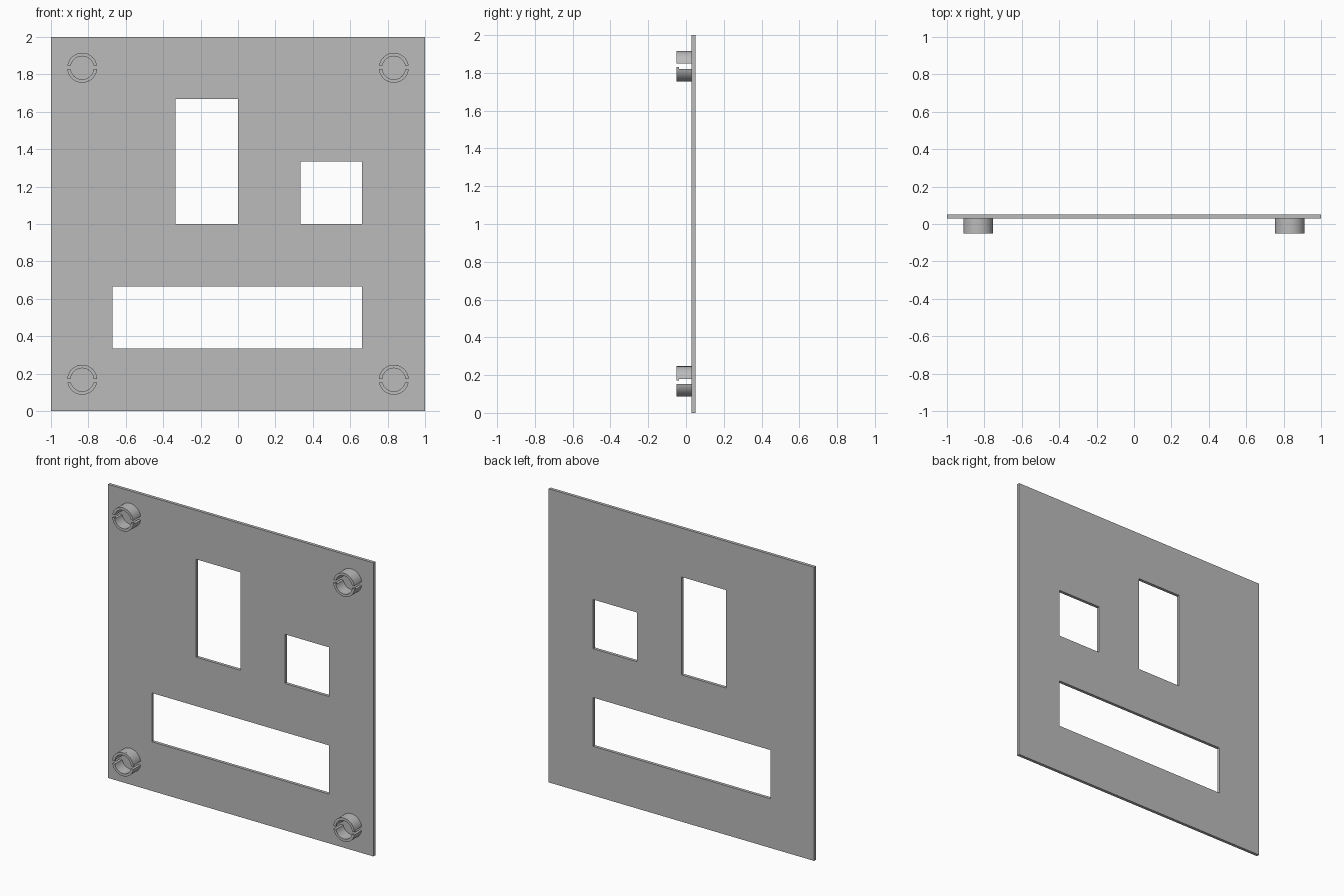
import bpy, bmesh, math

cube = bpy.data.objects.get("Cube")
if cube:
    bpy.data.objects.remove(cube, do_unlink=True)

grey = bpy.data.materials.new("plain_grey")
grey.use_nodes = True
colour = (0.5, 0.5, 0.5, 1)
grey.diffuse_color = colour
grey.node_tree.nodes["Principled BSDF"].inputs["Base Color"].default_value = colour


def extrude_outlines(name, outlines, y_front, y_back, smooth=False):
    """Fill closed x-z outlines (inner ones become holes) and give them depth."""
    curve = bpy.data.curves.new(name, "CURVE")
    curve.dimensions = "2D"
    curve.fill_mode = "BOTH"
    curve.extrude = (y_back - y_front) / 2
    for points in outlines:
        spline = curve.splines.new("POLY")
        spline.points.add(len(points) - 1)
        for p, (x, z) in zip(spline.points, points):
            p.co = (x, z, 0, 1)
        spline.use_cyclic_u = True
    temp = bpy.data.objects.new(name + "_outline", curve)
    bpy.context.collection.objects.link(temp)
    bpy.context.view_layer.update()
    mesh = bpy.data.meshes.new_from_object(
        temp.evaluated_get(bpy.context.evaluated_depsgraph_get()))
    bpy.data.objects.remove(temp, do_unlink=True)
    bpy.data.curves.remove(curve)

    # Stand the shape upright and weld the caps to the sides
    bm = bmesh.new()
    bm.from_mesh(mesh)
    for v in bm.verts:
        x, z, depth = v.co
        v.co = (x, (y_front + y_back) / 2 - depth, z)
    bmesh.ops.remove_doubles(bm, verts=bm.verts, dist=0.0001)
    bmesh.ops.recalc_face_normals(bm, faces=bm.faces)
    for f in bm.faces:
        f.smooth = False
    bm.to_mesh(mesh)
    bm.free()

    mesh.materials.clear()
    mesh.materials.append(grey)
    obj = bpy.data.objects.new(name, mesh)
    bpy.context.collection.objects.link(obj)
    if smooth:
        bpy.ops.object.select_all(action="DESELECT")
        obj.select_set(True)
        bpy.context.view_layer.objects.active = obj
        bpy.ops.object.shade_smooth_by_angle(angle=math.radians(30))
    return obj


def rect(x0, x1, z0, z1):
    return [(x0, z0), (x1, z0), (x1, z1), (x0, z1)]


def half_ring(cx, cz, side, gap, outer=0.08, inner=0.062, steps=24):
    """Half ring above (side 1) or below (side -1) a straight slot."""
    points = []
    for radius, backwards in ((outer, False), (inner, True)):
        start = math.asin(gap / radius)
        arc = [start + (math.pi - 2 * start) * i / steps for i in range(steps + 1)]
        if backwards:
            arc.reverse()
        points += [(cx + radius * math.cos(a), cz + side * radius * math.sin(a))
                   for a in arc]
    return points


# Flat panel with three rectangular openings
FRONT, LIP, PANEL, BACK = -0.05, -0.036, 0.029, 0.05
extrude_outlines("panel", [
    rect(-1, 1, 0, 2),
    rect(-0.335, 0, 1, 1.667),
    rect(0.333, 0.664, 1, 1.335),
    rect(-0.67, 0.664, 0.335, 0.667),
], PANEL, BACK)

# Split ring clip in each corner; the half facing the middle has a front lip
for x, across in ((-0.833, "right"), (0.833, "left")):
    for z, level, inward in ((0.167, "lower", 1), (1.835, "upper", -1)):
        name = f"{level}_{across}_clip"
        extrude_outlines(name + "_outer_half", [half_ring(x, z, -inward, 0.0135)],
                         FRONT, PANEL, True)
        extrude_outlines(name + "_inner_half", [half_ring(x, z, inward, 0.0135)],
                         LIP, PANEL, True)
        extrude_outlines(name + "_lip", [half_ring(x, z, inward, 0.005)],
                         FRONT, LIP, True)
